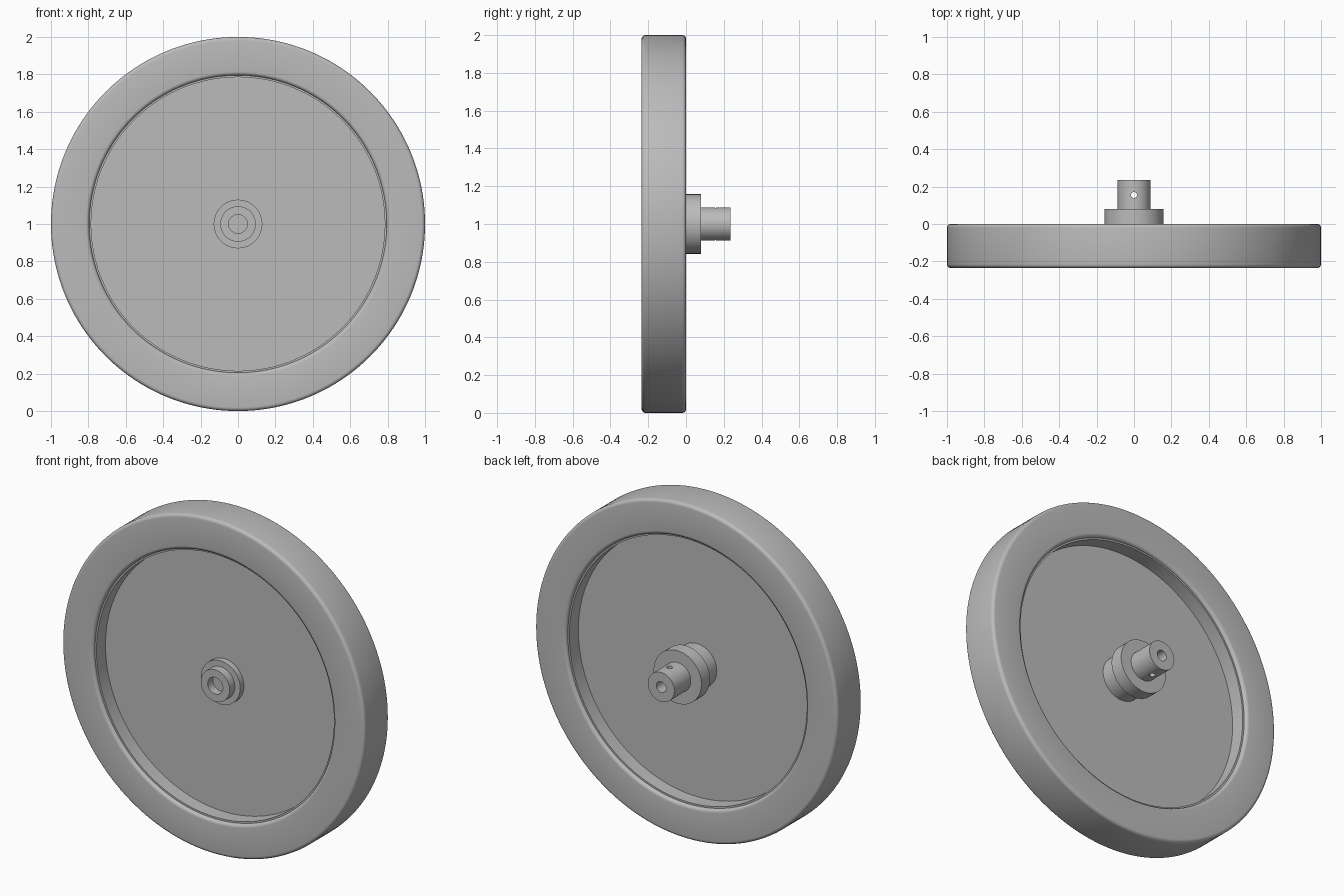
import bpy
import bmesh
import math
from mathutils import Matrix, Vector

cube = bpy.data.objects.get("Cube")
if cube:
    bpy.data.objects.remove(cube, do_unlink=True)

CENTRE = Vector((0, 0, 1))

grey = bpy.data.materials.new("plain grey")
grey.use_nodes = True
colour = (0.5, 0.5, 0.5, 1)
grey.diffuse_color = colour
grey.node_tree.nodes["Principled BSDF"].inputs["Base Color"].default_value = colour


def add_object(name, bm):
    bmesh.ops.recalc_face_normals(bm, faces=bm.faces)
    mesh = bpy.data.meshes.new(name)
    bm.to_mesh(mesh)
    bm.free()
    mesh.materials.append(grey)
    obj = bpy.data.objects.new(name, mesh)
    bpy.context.collection.objects.link(obj)
    return obj


def lathe(name, profile, steps, closed):
    """Spin (radius, y) points around the wheel axle."""
    bm = bmesh.new()
    verts = [bm.verts.new((r, y, 1)) for r, y in profile]
    pairs = list(zip(verts, verts[1:]))
    if closed:
        pairs.append((verts[-1], verts[0]))
    edges = [bm.edges.new(p) for p in pairs]
    bmesh.ops.spin(bm, geom=verts + edges, cent=CENTRE, axis=(0, 1, 0),
                   angle=math.tau, steps=steps, use_merge=False)
    bmesh.ops.remove_doubles(bm, verts=bm.verts, dist=0.0001)
    return add_object(name, bm)


def fillet(r, y, radius, start):
    """Quarter arc in (radius, y), centred on r, y, from start degrees."""
    angles = [math.radians(start + 90 * i / 5) for i in range(6)]
    return [(r + radius * math.cos(a), y + radius * math.sin(a)) for a in angles]


def smooth(obj):
    bpy.ops.object.select_all(action="DESELECT")
    obj.select_set(True)
    bpy.context.view_layer.objects.active = obj
    bpy.ops.object.shade_smooth_by_angle(angle=math.radians(30))


# Heavy outer rim with rounded edges
front, back, edge = -0.235, 0.0, 0.02
rim_profile = (fillet(1 - edge, front + edge, edge, -90)
               + fillet(1 - edge, back - edge, edge, 0)
               + fillet(0.795 + edge, back - edge, edge, 90)
               + fillet(0.795 + edge, front + edge, edge, 180))
rim = lathe("rim", rim_profile, 160, True)

# Inner band, set slightly below the rim faces
band = lathe("inner_band", [(0.785, -0.215), (0.80, -0.215),
                            (0.80, -0.02), (0.785, -0.02)], 160, True)

# Thin web between rim and hub
web = lathe("web", [(0.06, -0.13), (0.79, -0.13),
                    (0.79, -0.105), (0.06, -0.105)], 160, True)

# Stepped hub with blind bores at both ends
hub = lathe("hub", [
    (0, -0.165), (0.05, -0.165), (0.05, -0.215), (0.095, -0.215),
    (0.095, -0.165), (0.13, -0.165), (0.13, 0), (0.158, 0),
    (0.158, 0.08), (0.0875, 0.08), (0.0875, 0.235), (0.032, 0.235),
    (0.032, 0.1), (0, 0.1)], 64, False)

# Pin hole drilled right through the shaft
bm = bmesh.new()
bmesh.ops.create_cone(bm, cap_ends=True, segments=24, radius1=0.016,
                      radius2=0.016, depth=0.4,
                      matrix=Matrix.Translation((0, 0.155, 1)))
drill = add_object("pin_hole_cutter", bm)
drill.hide_render = True
cut = hub.modifiers.new("pin hole", "BOOLEAN")
cut.operation = "DIFFERENCE"
cut.solver = "EXACT"
cut.object = drill
bpy.context.view_layer.objects.active = hub
bpy.ops.object.modifier_apply(modifier=cut.name)
bpy.data.objects.remove(drill, do_unlink=True)

for part in (rim, band, web, hub):
    smooth(part)
